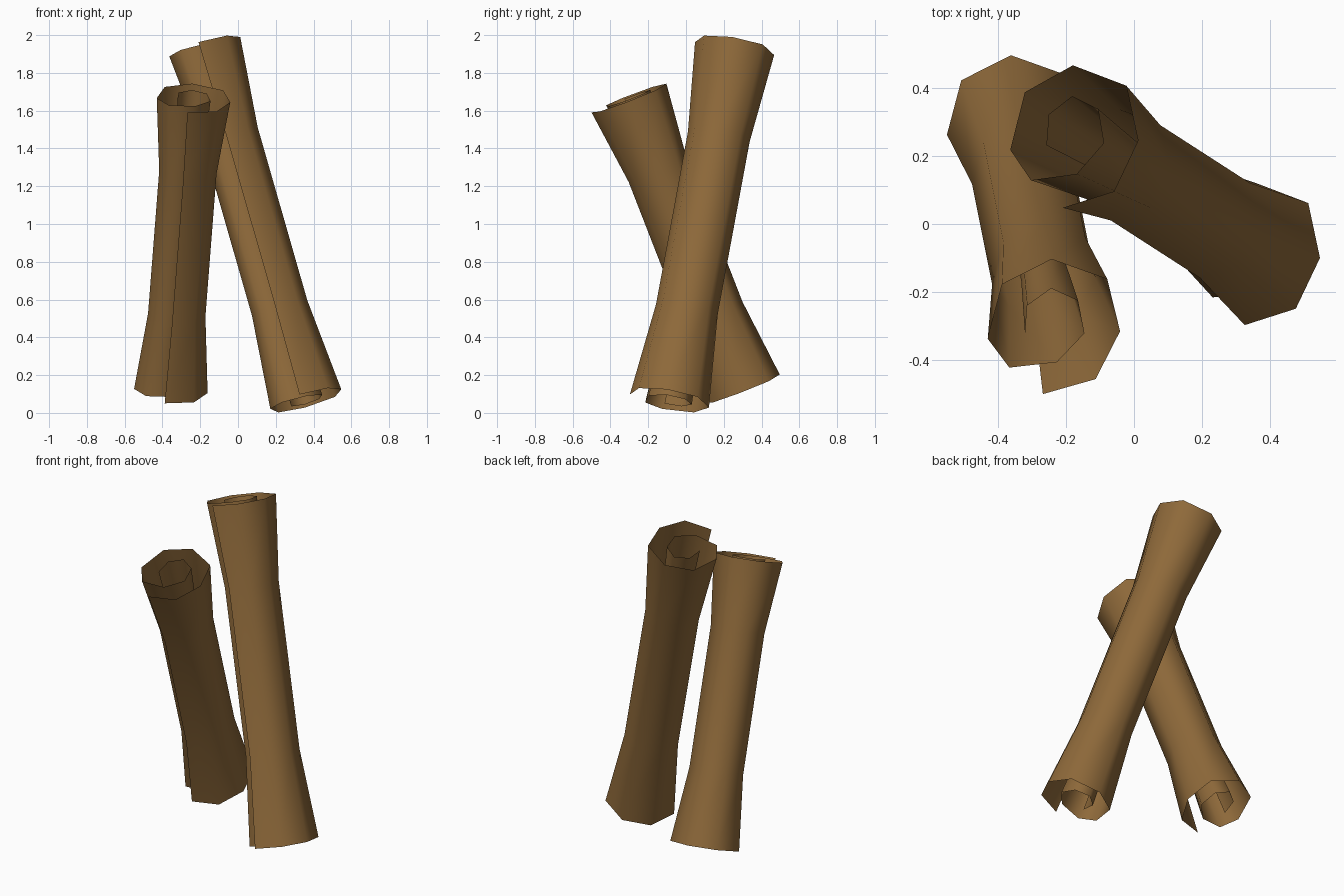
import bpy
import bmesh
from mathutils import Vector

default_cube = bpy.data.objects.get("Cube")
if default_cube:
    bpy.data.objects.remove(default_cube, do_unlink=True)

# Rolled sheet cross-section, from the loose outer flap to the inner edge
SPIRAL = [
    (-0.03, -0.225), (0.125, -0.18), (0.195, -0.03), (0.155, 0.135),
    (-0.01, 0.2), (-0.155, 0.123), (-0.195, -0.048), (-0.13, -0.14),
    (0.01, -0.125), (0.09, -0.035), (0.07, 0.068), (-0.01, 0.108),
    (-0.08, 0.055), (-0.085, -0.037),
]
# Position along the length and width of each ring: narrow waist, flared ends
RINGS = [(0, 1), (0.26, 0.78), (0.75, 0.78), (1, 1)]


def make_material(name, color):
    material = bpy.data.materials.new(name)
    material.use_nodes = True
    material.diffuse_color = color
    shader = material.node_tree.nodes["Principled BSDF"]
    shader.inputs["Base Color"].default_value = color
    shader.inputs["Roughness"].default_value = 0.9
    return material


def make_scroll(name, bottom, top, material):
    """Loft the spiral along a straight axis from bottom to top."""
    axis = Vector(top) - Vector(bottom)
    turn = Vector((0, 0, 1)).rotation_difference(axis)
    bm = bmesh.new()
    rings = []
    for along, width in RINGS:
        center = Vector(bottom) + axis * along
        rings.append([
            bm.verts.new(center + turn @ Vector((x * width, y * width, 0)))
            for x, y in SPIRAL
        ])
    for lower, upper in zip(rings, rings[1:]):
        for i in range(len(SPIRAL) - 1):
            face = bm.faces.new((lower[i], lower[i + 1], upper[i + 1], upper[i]))
            face.smooth = True
    mesh = bpy.data.meshes.new(name)
    bm.to_mesh(mesh)
    bm.free()
    mesh.materials.append(material)
    scroll = bpy.data.objects.new(name, mesh)
    bpy.context.collection.objects.link(scroll)
    return scroll


# Two leaning scrolls of brown bark
bark = make_material("bark_brown", (0.27, 0.141, 0.042, 1))
make_scroll("tall_scroll", (0.36, -0.075, 0.066), (-0.175, 0.27, 1.932), bark)
make_scroll("short_scroll", (-0.355, 0.31, 0.13), (-0.235, -0.29, 1.67), bark)
